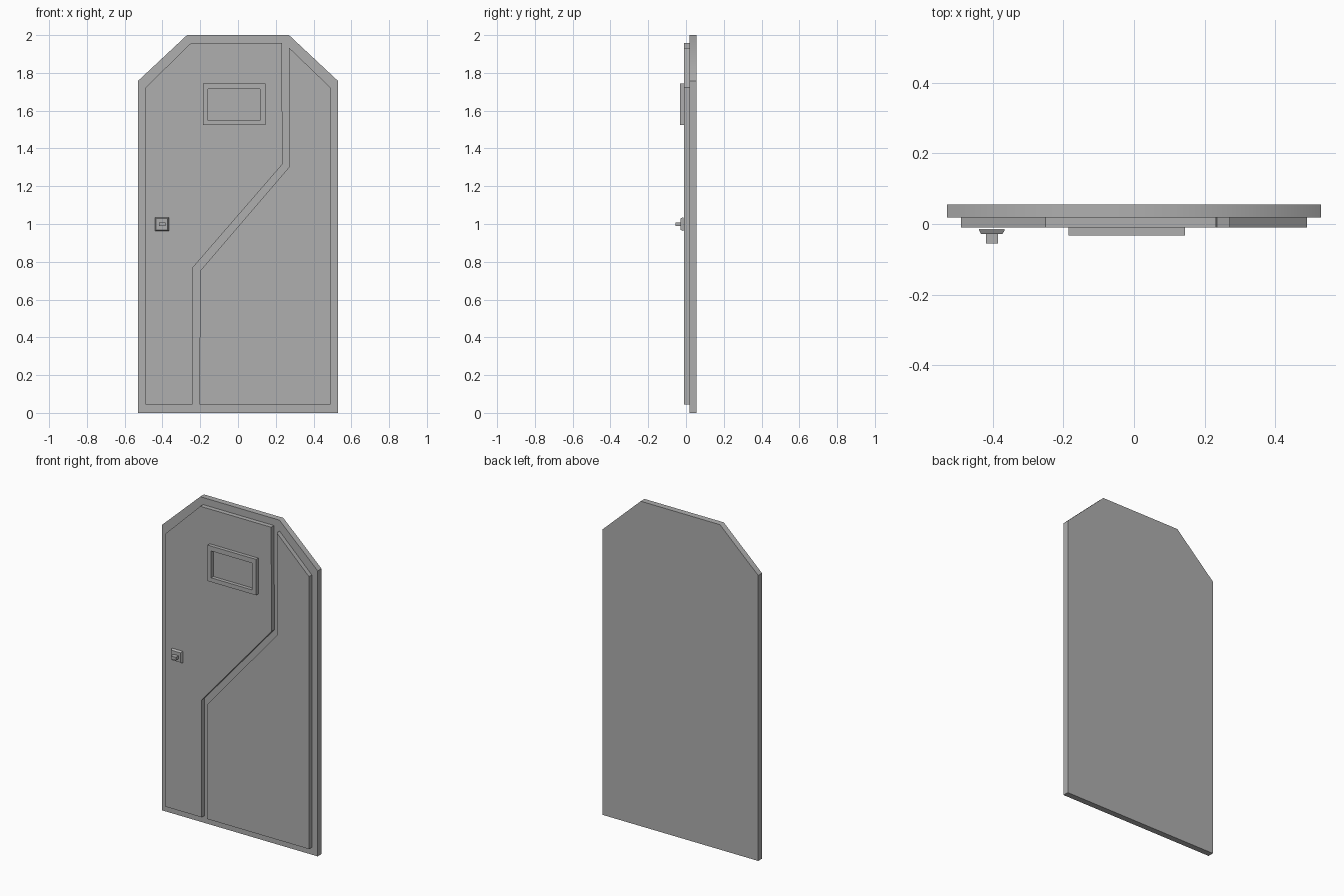
import bpy, bmesh, math

if "Cube" in bpy.data.objects:
    bpy.data.objects.remove(bpy.data.objects["Cube"])

# Dark grey paint shared by every part
paint = bpy.data.materials.new("dark_grey")
paint.diffuse_color = (0.43, 0.43, 0.43, 1)
paint.use_nodes = True
paint.node_tree.nodes["Principled BSDF"].inputs["Base Color"].default_value = paint.diffuse_color


def finish(name, bm):
    bmesh.ops.recalc_face_normals(bm, faces=bm.faces[:])
    mesh = bpy.data.meshes.new(name)
    bm.to_mesh(mesh)
    bm.free()
    mesh.materials.append(paint)
    obj = bpy.data.objects.new(name, mesh)
    bpy.context.collection.objects.link(obj)
    return obj


def loft(name, sections, closed=False):
    """Bridge successive (y, outline) sections; cap the ends unless closed."""
    bm = bmesh.new()
    rings = [[bm.verts.new((x, y, z)) for x, z in o] for y, o in sections]
    pairs = list(zip(rings, rings[1:]))
    if closed:
        pairs.append((rings[-1], rings[0]))
    else:
        bm.faces.new(rings[0])
        bm.faces.new(rings[-1])
    for a, b in pairs:
        n = len(a)
        for i in range(n):
            j = (i + 1) % n
            bm.faces.new((a[i], a[j], b[j], b[i]))
    return finish(name, bm)


def plate(name, outline, front, back):
    """Extrude an (x, z) outline along y from front to back."""
    return loft(name, [(front, outline), (back, outline)])


def rect(x0, x1, z0, z1):
    return [(x0, z0), (x1, z0), (x1, z1), (x0, z1)]


# Door slab with clipped top corners, softly shaded across the top bends
half = [(0.53, 0), (0.53, 1.757), (0.27, 2.0)]
slab = plate("door_slab", half + [(-x, z) for x, z in reversed(half)], 0.018, 0.055)
bpy.context.view_layer.objects.active = slab
slab.select_set(True)
bpy.ops.object.shade_smooth_by_angle(angle=math.radians(45))

# Two raised panels separated by a stepped diagonal groove
plate("left_panel", [(-0.49, 0.045), (-0.24, 0.045), (-0.24, 0.768), (0.236, 1.317),
                     (0.232, 1.957), (-0.25, 1.957), (-0.49, 1.722)], -0.01, 0.018)
plate("right_panel", [(-0.205, 0.045), (0.49, 0.045), (0.49, 1.722),
                      (0.271, 1.933), (0.271, 1.302), (-0.2, 0.752)], -0.01, 0.018)

# Window frame around a recessed pane (the panel face)
outer = rect(-0.185, 0.145, 1.523, 1.744)
inner = rect(-0.16, 0.117, 1.549, 1.714)
loft("window_frame", [(-0.01, outer), (-0.032, outer), (-0.032, inner), (-0.01, inner)], closed=True)

# Handle: bevelled backplate with a square knob
loft("handle_plate", [(-0.014, rect(-0.439, -0.366, 0.963, 1.035)),
                      (-0.017, rect(-0.439, -0.366, 0.963, 1.035)),
                      (-0.028, rect(-0.433, -0.372, 0.969, 1.029))])
plate("handle_knob", rect(-0.419, -0.385, 0.989, 1.008), -0.055, -0.028)
